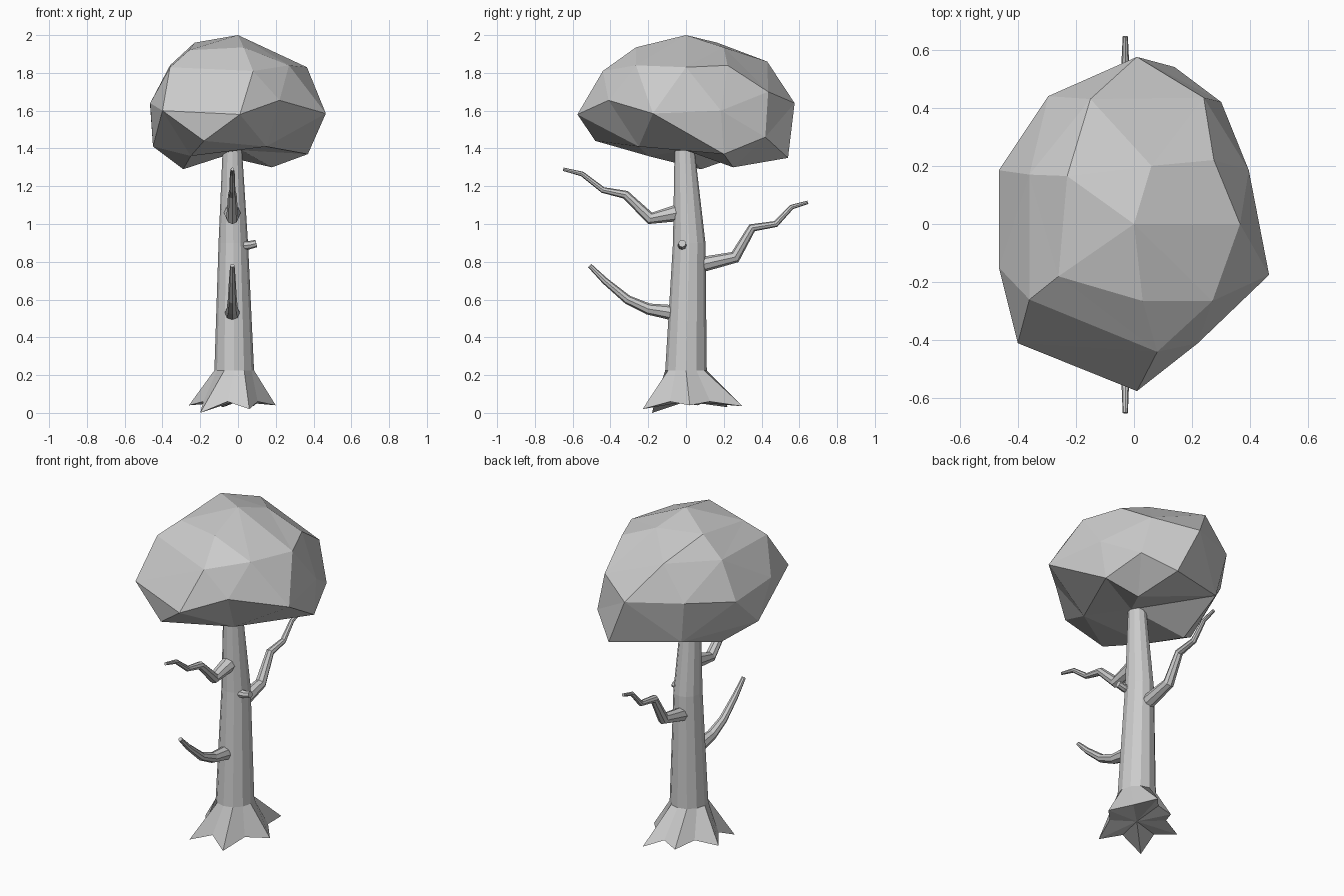
import bpy, bmesh
from math import cos, sin, pi
from mathutils import Vector

if "Cube" in bpy.data.objects:
    bpy.data.objects.remove(bpy.data.objects["Cube"])


def finish(bm, name):
    bmesh.ops.recalc_face_normals(bm, faces=bm.faces)
    me = bpy.data.meshes.new(name)
    bm.to_mesh(me)
    bm.free()
    ob = bpy.data.objects.new(name, me)
    bpy.context.collection.objects.link(ob)
    return ob


def loft(name, rings, start=None):
    """Skin a list of point rings; the start cap can fan to a raised centre."""
    bm = bmesh.new()
    rows = [[bm.verts.new(p) for p in r] for r in rings]
    n = len(rows[0])
    for a, b in zip(rows, rows[1:]):
        for i in range(n):
            j = (i + 1) % n
            bm.faces.new((a[i], a[j], b[j], b[i]))
    bm.faces.new(rows[-1])
    if start:
        c = bm.verts.new(start)
        for i in range(n):
            bm.faces.new((rows[0][i], c, rows[0][(i + 1) % n]))
    else:
        bm.faces.new(rows[0][::-1])
    return finish(bm, name)


def tube(name, path, radii, side, sides=8):
    """Tapered tube along a planar path; side is the plane's normal."""
    pts = [Vector(p) for p in path]
    side = Vector(side)
    rings = []
    for i, p in enumerate(pts):
        t = (pts[min(i + 1, len(pts) - 1)] - pts[max(i - 1, 0)]).normalized()
        up = side.cross(t)
        rings.append([p + radii[i] * (cos(2 * pi * k / sides) * side + sin(2 * pi * k / sides) * up)
                      for k in range(sides)])
    return loft(name, rings)


# Trunk with flared, star-shaped roots
def ring(cx, cy, z, rx, ry):
    return [Vector((cx + rx * cos(k * pi / 6), cy + ry * sin(k * pi / 6), z)) for k in range(12)]


tips = [(0.20, 0.02, 0.04), (0.08, 0.30, 0.035), (-0.08, 0.22, 0.03),
        (-0.26, 0.06, 0.04), (-0.20, -0.18, 0.0), (0.06, -0.23, 0.02)]
base = ring(-0.02, 0.0, 0.06, 0.13, 0.13)
for i, t in enumerate(tips):
    base[2 * i] = Vector(t)
for i in range(6):
    mid = (base[2 * i] + base[(2 * i + 2) % 12]) / 2
    base[2 * i + 1] = Vector((mid.x * 0.8, mid.y * 0.8, 0.06))
loft("trunk", [base,
               ring(-0.02, 0.0, 0.225, 0.105, 0.11),
               ring(-0.025, 0.017, 0.9, 0.078, 0.086),
               ring(-0.03, -0.007, 1.38, 0.052, 0.054),
               ring(-0.03, -0.01, 1.5, 0.045, 0.047)], start=(-0.02, 0, 0.06))

# Branches, all in the plane x = -0.03
branches = {
    "lower_front_branch": ([(-0.05, 0.525), (-0.10, 0.535), (-0.20, 0.55), (-0.31, 0.60), (-0.43, 0.70), (-0.51, 0.78)],
                           [0.042, 0.038, 0.03, 0.024, 0.018, 0.012]),
    "upper_front_branch": ([(-0.04, 1.06), (-0.19, 1.03), (-0.32, 1.155), (-0.44, 1.18), (-0.55, 1.265), (-0.65, 1.29)],
                           [0.045, 0.032, 0.023, 0.016, 0.013, 0.009]),
    "back_branch": ([(0.06, 0.78), (0.26, 0.825), (0.35, 0.98), (0.475, 1.0), (0.56, 1.09), (0.645, 1.115)],
                    [0.042, 0.032, 0.023, 0.017, 0.013, 0.009]),
}
for name, (path, radii) in branches.items():
    tube(name, [(-0.03, y, z) for y, z in path], radii, (1, 0, 0))
tube("branch_stub", [(0.0, -0.02, 0.885), (0.06, -0.02, 0.888), (0.097, -0.02, 0.897)],
     [0.026, 0.022, 0.02], (0, 1, 0))

# Faceted crown: control points triangulated over a sphere, then pushed back out
crown = [(0, 0, 2.0), (-.23, .165, 1.96), (.06, .2, 1.935), (-.26, -.18, 1.92), (.03, -.265, 1.935),
         (.27, -.265, 1.84), (.365, 0, 1.83), (.275, .22, 1.84), (.08, -.44, 1.81), (-.36, -.26, 1.83),
         (-.36, .17, 1.84), (-.15, .43, 1.86), (.24, .435, 1.70),
         (.01, -.575, 1.58), (-.4, -.41, 1.6), (-.465, -.15, 1.64), (-.465, .185, 1.62), (.22, -.41, 1.655),
         (.465, -.175, 1.585), (.395, .185, 1.6), (.01, .575, 1.64), (-.295, .44, 1.66),
         (.14, .54, 1.35), (.30, .42, 1.46), (.37, .2, 1.37), (.18, .25, 1.30), (-.25, .40, 1.40),
         (-.29, .08, 1.29), (-.45, -.05, 1.41), (-.18, -.48, 1.44), (-.25, -.2, 1.36),
         (.15, -.25, 1.41), (.02, 0, 1.39)]
centre = Vector((0, 0, 1.62))
bm = bmesh.new()
home = {}
for p in crown:
    d = Vector(p) - centre
    d = Vector((d.x / 0.46, d.y / 0.57, d.z / 0.36))
    v = bm.verts.new(d.normalized())
    home[v] = Vector(p)
bmesh.ops.convex_hull(bm, input=list(bm.verts))
for v, p in home.items():
    if v.is_valid:
        v.co = p
finish(bm, "crown")
